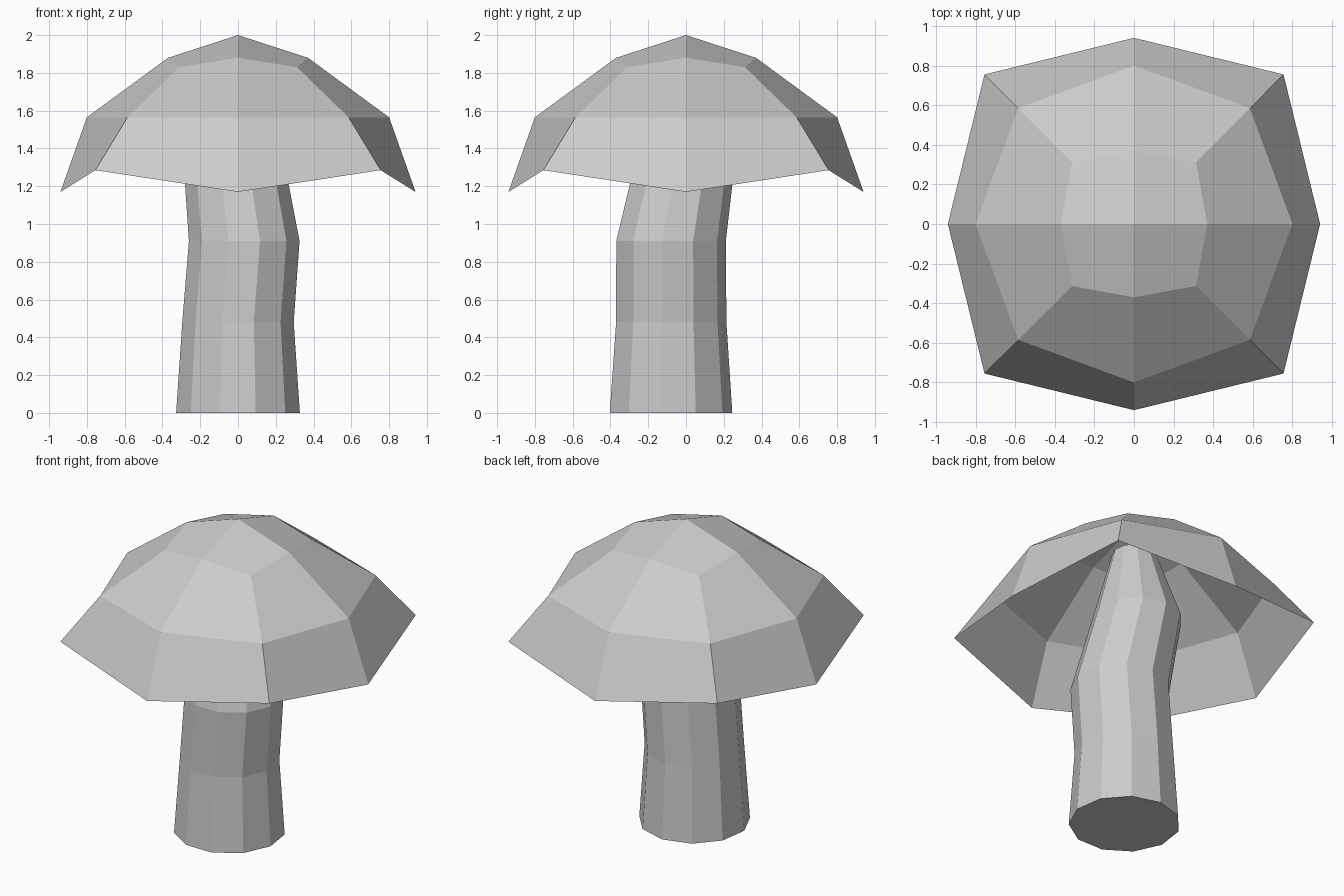
import bpy, bmesh
from math import sin, cos, pi

if "Cube" in bpy.data.objects:
    bpy.data.objects.remove(bpy.data.objects["Cube"])


def finish(bm, name):
    bmesh.ops.recalc_face_normals(bm, faces=bm.faces)
    mesh = bpy.data.meshes.new(name)
    bm.to_mesh(mesh)
    bm.free()
    obj = bpy.data.objects.new(name, mesh)
    bpy.context.collection.objects.link(obj)
    return obj


def bridge(bm, low, high):
    n = len(low)
    for i in range(n):
        j = (i + 1) % n
        bm.faces.new((low[i], low[j], high[j], high[i]))


# Cap: open eight-sided shell; each ring is (side reach, side z, corner reach, corner z)
cap_rings = [
    (0.94, 1.17, 0.755, 1.285),
    (0.80, 1.565, 0.585, 1.565),
    (0.37, 1.88, 0.313, 1.83),
]
bm = bmesh.new()
rings = []
for side, side_z, corner, corner_z in cap_rings:
    ring = []
    for k in range(8):
        a = k * pi / 4
        r, z = (corner * 2 ** 0.5, corner_z) if k % 2 else (side, side_z)
        ring.append(bm.verts.new((r * cos(a), r * sin(a), z)))
    rings.append(ring)
for low, high in zip(rings, rings[1:]):
    bridge(bm, low, high)

# Crown of the cap: four quads meeting at the peak
peak = bm.verts.new((0, 0, 2))
top = rings[-1]
for k in range(0, 8, 2):
    bm.faces.new((peak, top[k], top[k + 1], top[(k + 2) % 8]))
finish(bm, "mushroom_cap")

# Stem: eleven-sided bent tube; each ring is (centre x, centre y, z, radius)
SIDES = 11
stem_rings = [
    (0.0, -0.086, 0.0, 0.331),
    (0.0, -0.084, 0.48, 0.298),
    (0.033, -0.085, 0.91, 0.296),
    (-0.027, -0.003, 1.37, 0.267),
    (0.0, 0.0, 1.80, 0.13),
]
bm = bmesh.new()
rings = []
for cx, cy, z, r in stem_rings:
    rings.append([bm.verts.new((cx + r * cos(pi / 2 + 2 * pi * k / SIDES),
                                cy + r * sin(pi / 2 + 2 * pi * k / SIDES), z))
                  for k in range(SIDES)])
for low, high in zip(rings, rings[1:]):
    bridge(bm, low, high)
bm.faces.new(rings[0])
bm.faces.new(rings[-1])
finish(bm, "mushroom_stem")
